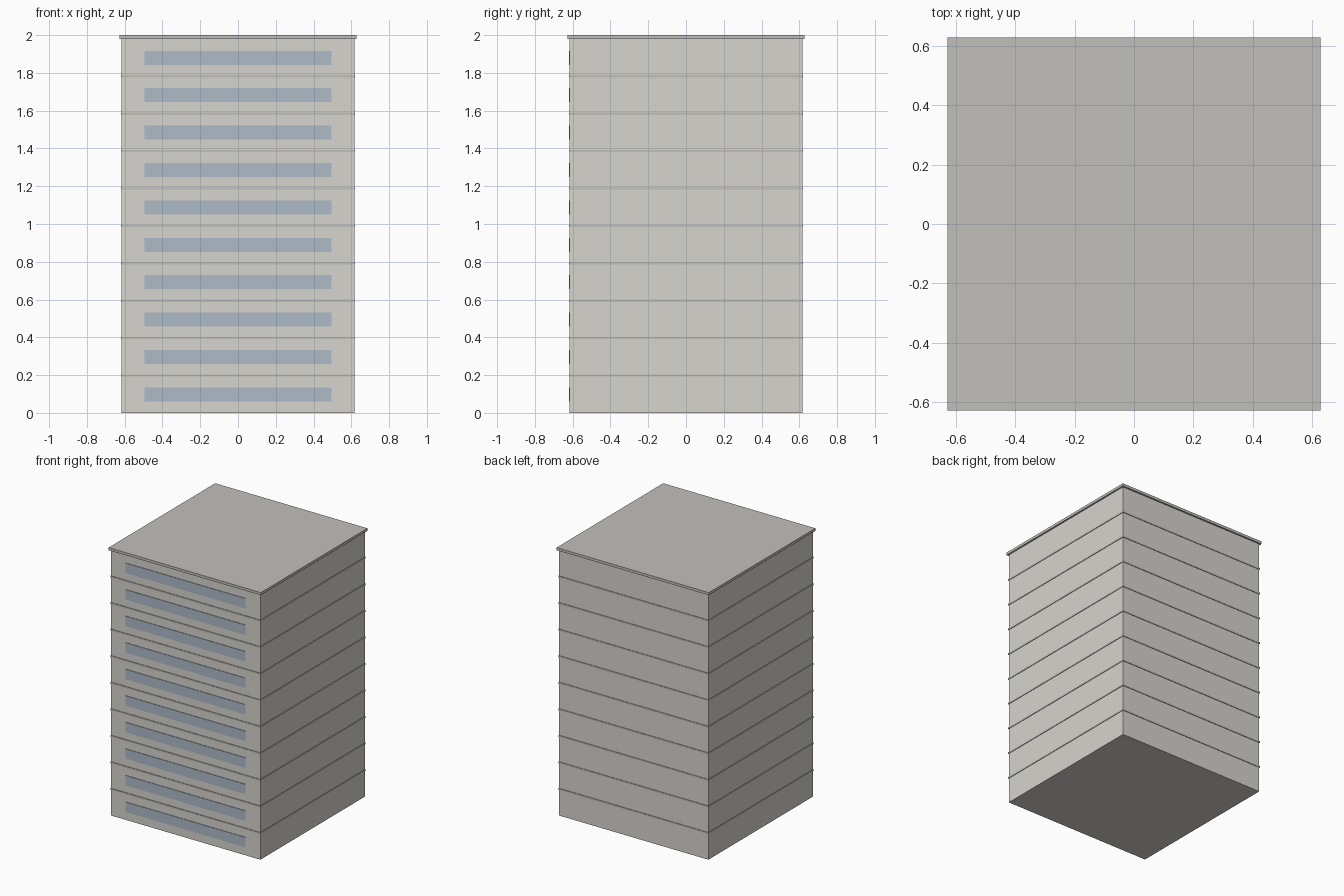
import bpy

if "Cube" in bpy.data.objects:
    bpy.data.objects.remove(bpy.data.objects["Cube"])

FLOORS = 10
FLOOR_H = 0.198
BODY = 0.616      # half width of the walls
BAND = 0.620      # half width of the floor bands
ROOF = 0.628      # half width of the roof slab


def material(name, rgb):
    m = bpy.data.materials.new(name)
    m.diffuse_color = (*rgb, 1)
    m.use_nodes = True
    m.node_tree.nodes["Principled BSDF"].inputs["Base Color"].default_value = m.diffuse_color
    return m


def box(name, lo, hi, mat):
    centre = [(a + b) / 2 for a, b in zip(lo, hi)]
    bpy.ops.mesh.primitive_cube_add(size=1, location=centre)
    ob = bpy.context.object
    ob.name = name
    ob.scale = [b - a for a, b in zip(lo, hi)]
    bpy.ops.object.transform_apply(location=False, rotation=False, scale=True)
    ob.data.materials.append(mat)
    return ob


wall_mat = material("wall", (0.68, 0.66, 0.62))
trim_mat = material("trim", (0.54, 0.53, 0.50))
glass_mat = material("glass", (0.42, 0.50, 0.58))

# main block and roof slab
top = FLOORS * FLOOR_H
box("walls", (-BODY, -BODY, 0), (BODY, BODY, top), wall_mat)
box("roof_slab", (-ROOF, -ROOF, top), (ROOF, ROOF, 2.0), trim_mat)

# thin bands between floors
for i in range(1, FLOORS):
    z = i * FLOOR_H
    box(f"floor_band_{i}", (-BAND, -BAND, z - 0.006), (BAND, BAND, z + 0.006), trim_mat)

# one ribbon window per floor on the front
for i in range(FLOORS):
    z = i * FLOOR_H + 0.098
    box(f"ribbon_window_{i + 1}", (-0.495, -BODY - 0.004, z - 0.037),
        (0.495, -BODY + 0.004, z + 0.037), glass_mat)
